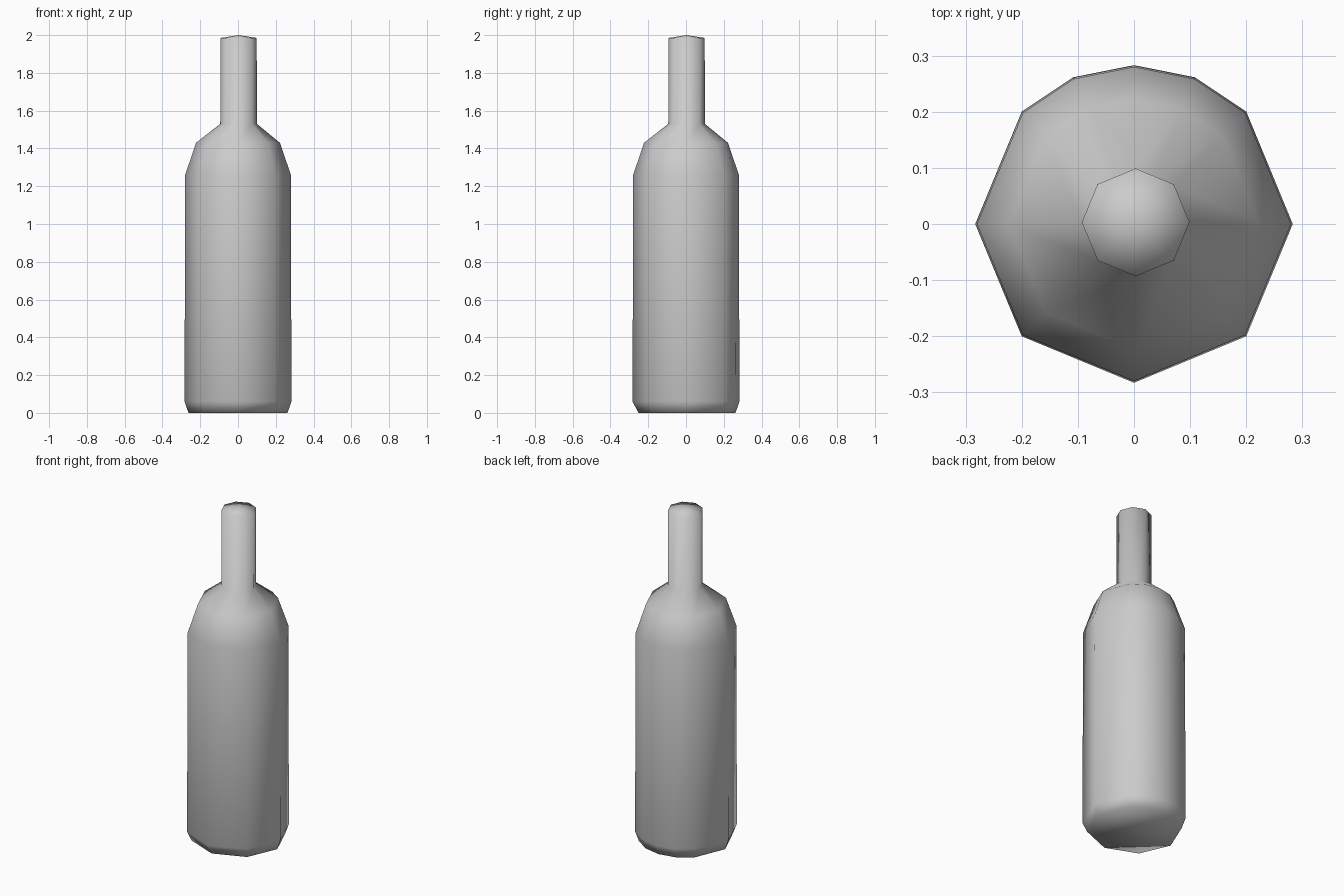
import bpy, bmesh
from math import radians, cos, sin

cube = bpy.data.objects.get("Cube")
if cube:
    bpy.data.objects.remove(cube)

glass = bpy.data.materials.new("grey glass")
glass.use_nodes = True
COLOUR = (0.6, 0.6, 0.6, 1)
glass.diffuse_color = COLOUR
glass.node_tree.nodes["Principled BSDF"].inputs["Base Color"].default_value = COLOUR

# Eight even sides, with two extra corners rounding the back
EXTRA = (67.5, 112.5)
ANGLES = sorted([45 * i for i in range(8)] + list(EXTRA))

# Profile from base to rim: radius, height, centre offset, extra corners rounded
PROFILE = [
    (0.262, 0.0, 0.0, True),
    (0.283, 0.06, 0.0, True),
    (0.28, 1.26, 0.0, True),
    (0.222, 1.43, 0.0, True),
    (0.097, 1.53, 0.003, False),
    (0.096, 1.985, 0.003, False),
]


def add_ring(bm, radius, z, offset, rounded):
    """One cross-section; extra corners lie flat on the octagon if not rounded."""
    ring = []
    for a in ANGLES:
        r = radius * cos(radians(22.5)) if a in EXTRA and not rounded else radius
        ring.append(bm.verts.new((offset + r * cos(radians(a)),
                                  offset + r * sin(radians(a)), z)))
    return ring


bm = bmesh.new()
rings = [add_ring(bm, *row) for row in PROFILE]
count = len(ANGLES)

# Base corners at the front sit slightly further in
for v in rings[0]:
    if v.co.y < -0.1:
        v.co.y *= 0.96

# Body, shoulder and neck walls
for low, high in zip(rings, rings[1:]):
    for i in range(count):
        j = (i + 1) % count
        bm.faces.new((low[i], low[j], high[j], high[i]))

# Shallow domed top
apex = bm.verts.new((0.003, 0.003, 2.0))
for i in range(count):
    bm.faces.new((rings[-1][i], rings[-1][(i + 1) % count], apex))

# Flat underside
bm.faces.new(rings[0][::-1])

for face in bm.faces:
    face.smooth = True
mesh = bpy.data.meshes.new("bottle")
bm.to_mesh(mesh)
bm.free()
mesh.materials.append(glass)
bottle = bpy.data.objects.new("bottle", mesh)
bpy.context.collection.objects.link(bottle)
